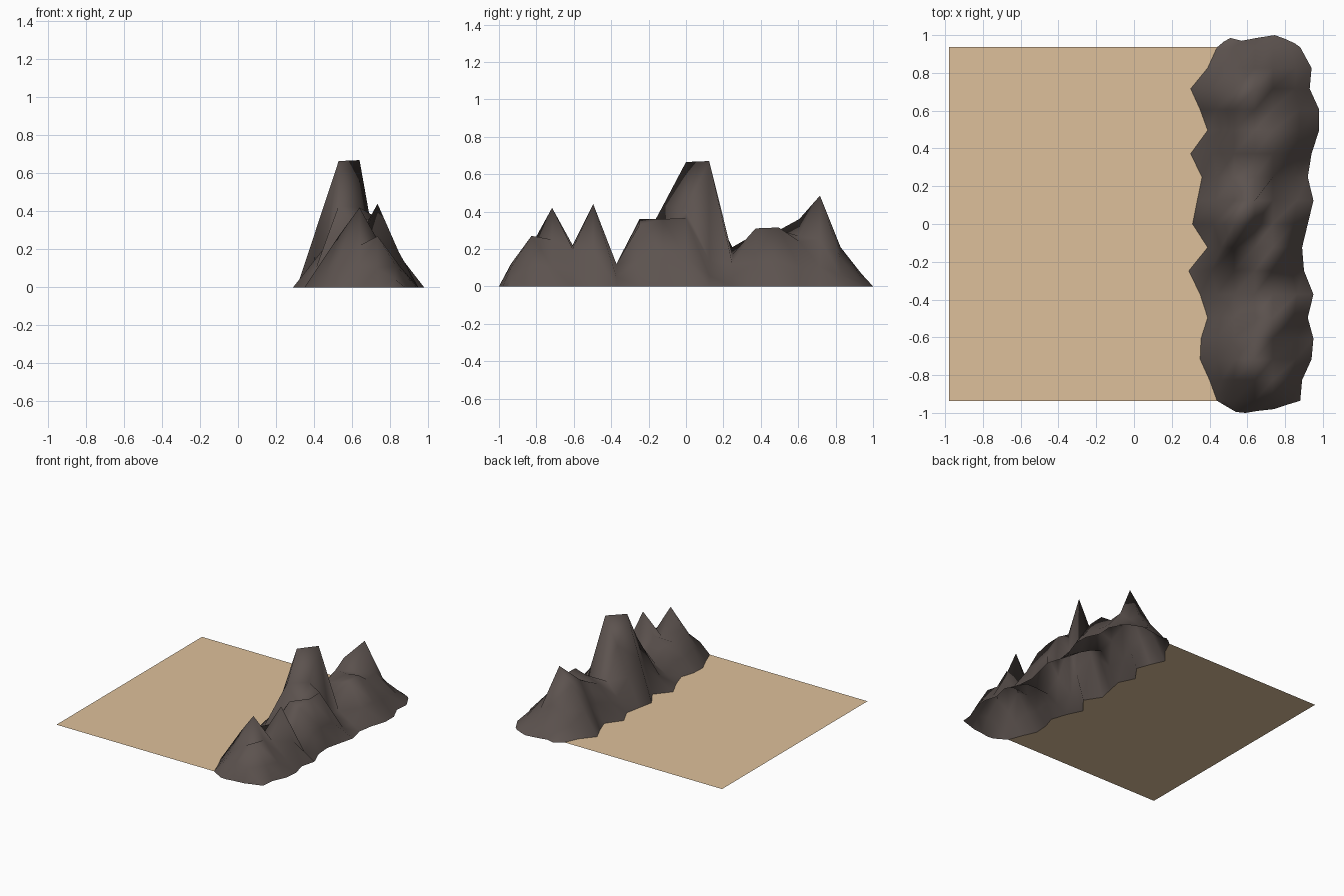
import bpy, bmesh

if "Cube" in bpy.data.objects:
    bpy.data.objects.remove(bpy.data.objects["Cube"])

def material(name, rgb):
    m = bpy.data.materials.new(name)
    m.diffuse_color = (*rgb, 1)
    m.use_nodes = True
    m.node_tree.nodes["Principled BSDF"].inputs["Base Color"].default_value = m.diffuse_color
    return m

def add_object(name, bm, mat):
    me = bpy.data.meshes.new(name)
    bm.to_mesh(me)
    bm.free()
    me.materials.append(mat)
    ob = bpy.data.objects.new(name, me)
    bpy.context.collection.objects.link(ob)
    return ob

rock = material("dark rock", (0.108, 0.086, 0.078))
sand = material("tan sand", (0.73, 0.53, 0.325))

def station_y(i):
    """Stations are a little closer together toward both ends."""
    k = i - 8
    d = .124 * min(abs(k), 4) + .11 * max(abs(k) - 4, 0)
    return d if k > 0 else -d

# ridge stations from front to back: left edge, right edge
EDGES = [(.44, .88), (.40, .89), (.35, .94), (.355, .95), (.39, .92), (.35, .95),
         (.29, .90), (.39, .89), (.31, .92), (.335, .95), (.36, .92), (.30, .94),
         (.39, .98), (.35, .98), (.30, .93), (.39, .94), (.44, .88)]
# crest heights of each station on the three crest lines
CREST = [(.08, .12, .10), (.16, .22, .27), (.27, .42, .25), (.20, .22, .20),
         (.22, .27, .44), (.11, .12, .12), (.20, .36, .33), (.43, .26, .36),
         (.665, .42, .365), (.45, .67, .14), (.21, .17, .12), (.24, .28, .31),
         (.30, .30, .315), (.36, .27, .24), (.36, .485, .25), (.18, .21, .15),
         (.05, .07, .05)]
CX = (.53, .64, .735)

# rocky ridge: open shell of cross-sections, grounded at both edges and both ends
rows = [[(.48, -.96, 0), (.54, -.995, 0), (.59, -1, 0), (.65, -.99, 0),
         (.74, -.98, 0), (.80, -.96, 0), (.85, -.943, 0)]]
for i, ((xl, xr), z) in enumerate(zip(EDGES, CREST)):
    y = station_y(i)
    rows.append([(xl, y, 0), ((xl + CX[0]) / 2, y, z[0] * .5)]
                + [(x, y, h) for x, h in zip(CX, z)]
                + [((CX[2] + xr) / 2 + .02, y, z[2] * .42), (xr, y, 0)])
rows.append([(.475, .965, 0), (.51, .985, 0), (.57, .97, 0), (.65, .985, 0),
             (.745, 1, 0), (.80, .98, 0), (.85, .957, 0)])

bm = bmesh.new()
grid = [[bm.verts.new(p) for p in r] for r in rows]
for a, b in zip(grid, grid[1:]):
    for j in range(len(a) - 1):
        bm.faces.new((a[j], a[j + 1], b[j + 1]))
        bm.faces.new((a[j], b[j + 1], b[j]))
for f in bm.faces:
    f.smooth = True
add_object("rocky_ridge", bm, rock)

# flat sand meeting the left foot of the ridge
bm = bmesh.new()
outline = [(xl, station_y(i)) for i, (xl, xr) in enumerate(EDGES)]
outline += [(-.98, station_y(16)), (-.98, station_y(0))]
bm.faces.new([bm.verts.new((x, y, 0)) for x, y in outline])
add_object("sand_flat", bm, sand)
